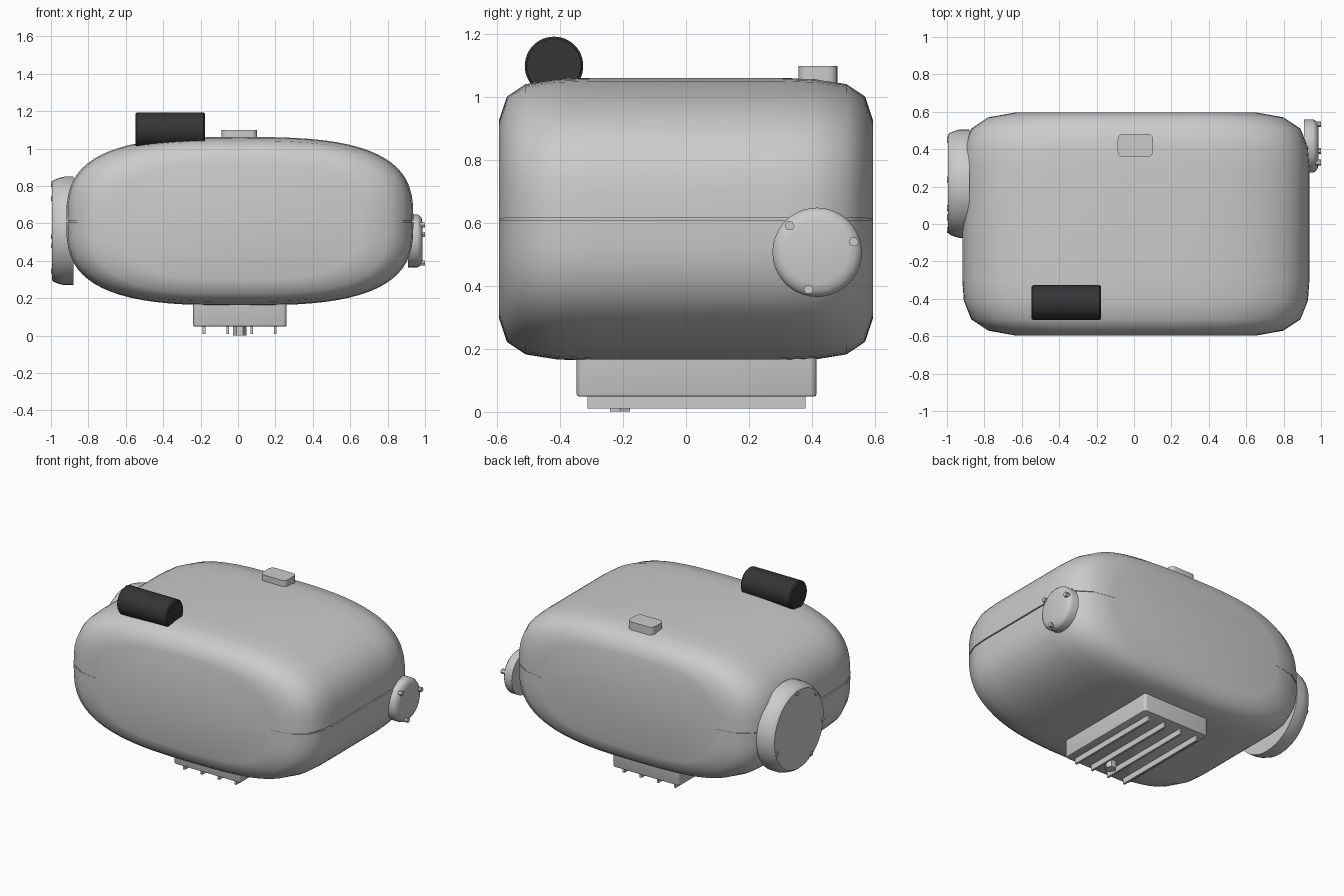
import bpy, bmesh
from math import sin, cos, pi, radians
from mathutils import Vector

if "Cube" in bpy.data.objects:
    bpy.data.objects.remove(bpy.data.objects["Cube"])


def finish(name, bm, angle=40, mat=None):
    bmesh.ops.recalc_face_normals(bm, faces=bm.faces)
    mesh = bpy.data.meshes.new(name)
    bm.to_mesh(mesh)
    bm.free()
    ob = bpy.data.objects.new(name, mesh)
    bpy.context.collection.objects.link(ob)
    bpy.ops.object.select_all(action='DESELECT')
    ob.select_set(True)
    bpy.context.view_layer.objects.active = ob
    bpy.ops.object.shade_smooth_by_angle(angle=radians(angle))
    if mat:
        mesh.materials.append(mat)
    return ob


def loft(name, rings, angle=40, mat=None):
    """Bridge matching rings of points and cap both ends."""
    bm = bmesh.new()
    vs = [[bm.verts.new(p) for p in ring] for ring in rings]
    n = len(vs[0])
    for a, b in zip(vs, vs[1:]):
        for i in range(n):
            j = (i + 1) % n
            bm.faces.new((a[i], a[j], b[j], b[i]))
    bm.faces.new(vs[0])
    bm.faces.new(vs[-1])
    return finish(name, bm, angle, mat)


def lathe_x(name, profile, y, z, segs=40, mat=None):
    """Revolve (x, radius) pairs around an axis parallel to x."""
    rings = [[(x, y + r * cos(2 * pi * i / segs), z + r * sin(2 * pi * i / segs))
              for i in range(segs)] for x, r in profile]
    return loft(name, rings, 40, mat)


def box(name, lo, hi, corner=0, rim=0, rim_z=0):
    """Box with rounded upright corners and an optional softened end rim."""
    lo, hi = Vector(lo), Vector(hi)
    bm = bmesh.new()
    bmesh.ops.create_cube(bm, size=1)
    for v in bm.verts:
        v.co = [(lo[k] + hi[k]) / 2 + v.co[k] * (hi[k] - lo[k]) for k in range(3)]
    if corner:
        edges = [e for e in bm.edges if abs(e.verts[0].co.z - e.verts[1].co.z) > 1e-4]
        bmesh.ops.bevel(bm, geom=edges, offset=corner, segments=4, profile=0.5, affect='EDGES')
    if rim:
        edges = [e for e in bm.edges if all(abs(v.co.z - rim_z) < 1e-4 for v in e.verts)]
        bmesh.ops.bevel(bm, geom=edges, offset=rim, segments=2, profile=0.5, affect='EDGES')
    return finish(name, bm)


# Body: superelliptic section with a narrow side groove, lofted front to back
H, D = 0.009, 0.012
top = [(cos(pi * k / 36), sin(pi * k / 36)) for k in range(1, 36)]
top = [((1 if c > 0 else -1) * abs(c) ** (2 / 3), s ** (2 / 3)) for c, s in top]
half = [(1 - D, H), (1, H)] + top + [(-1, H), (-1 + D, H)]
section = half + [(-x, -z) for x, z in half]
ends = [(0.595, 0.65, 0.315), (0.57, 0.79, 0.39), (0.51, 0.88, 0.43),
        (0.41, 0.92, 0.446), (0.30, 0.928, 0.45)]
stations = [(-y, a, b) for y, a, b in ends] + ends[::-1]
loft("body", [[(0.01 + a * x, y, 0.612 + b * z) for x, z in section]
              for y, a, b in stations], 60)

# Dark roller on top
dark = bpy.data.materials.new("dark")
dark.diffuse_color = (0.035, 0.035, 0.038, 1)
dark.use_nodes = True
dark.node_tree.nodes["Principled BSDF"].inputs["Base Color"].default_value = dark.diffuse_color
lathe_x("top_roller", [(-0.548, 0.086), (-0.540, 0.093), (-0.184, 0.093), (-0.176, 0.086)],
        -0.42, 1.10, 48, dark)

# Top button
box("top_button", (-0.087, 0.358, 1.03), (0.102, 0.482, 1.10), 0.03)

# Side covers with their hex bolts
lathe_x("left_cover", [(-0.88, 0.29), (-0.93, 0.29), (-0.955, 0.284), (-0.985, 0.272), (-0.995, 0.262)],
        0.215, 0.56)
lathe_x("right_cover", [(0.91, 0.142), (0.958, 0.142), (0.970, 0.136), (0.981, 0.122), (0.987, 0.10)],
        0.417, 0.507)
for side, y0, z0, r, x0, x1, angles in (
        ("left", 0.215, 0.56, 0.25, -0.96, -1.0, (85, 136, 187, 239, 342)),
        ("right", 0.417, 0.507, 0.121, 0.95, 1.0, (16, 136, 257))):
    for i, a in enumerate(angles):
        t = radians(a)
        lathe_x(f"{side}_bolt_{i + 1}", [(x0, 0.016), (x1, 0.016)],
                y0 + r * cos(t), z0 + r * sin(t), 6)

# Foot block, ribs underneath and drain plug
box("foot_block", (-0.24, -0.348, 0.048), (0.26, 0.415, 0.22), 0.02, 0.008, 0.048)
for i, x in enumerate((-0.182, -0.055, 0.073, 0.2)):
    box(f"foot_rib_{i + 1}", (x - 0.007, -0.314, 0.01), (x + 0.007, 0.38, 0.06))
loft("drain_plug", [[(0.01 + 0.036 * cos(pi * k / 3), -0.21 + 0.036 * sin(pi * k / 3), z)
                     for k in range(6)] for z in (0, 0.06)])
